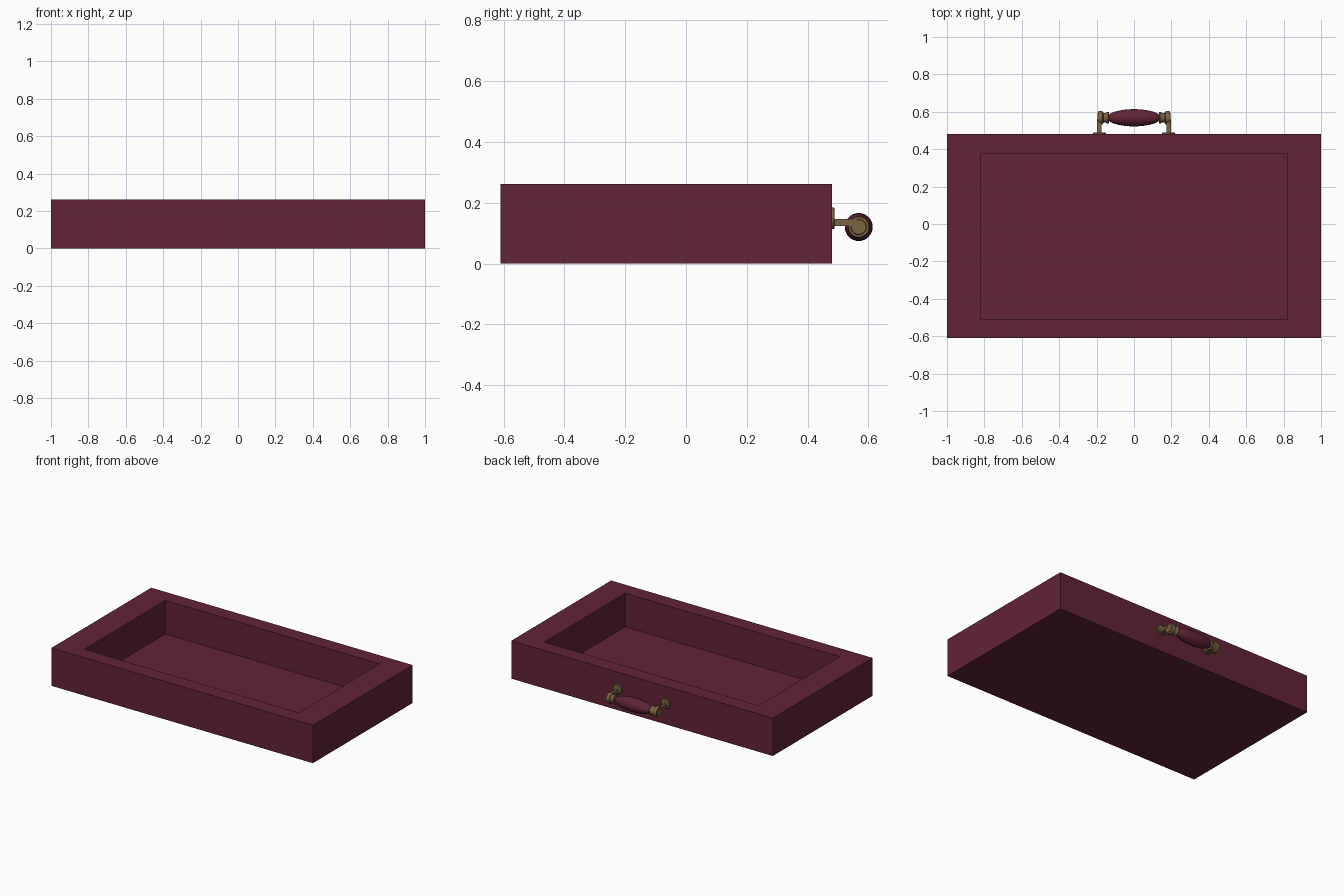
import bpy, bmesh, math
from mathutils import Vector

if "Cube" in bpy.data.objects:
    bpy.data.objects.remove(bpy.data.objects["Cube"], do_unlink=True)


def material(name, rgb):
    m = bpy.data.materials.new(name)
    m.use_nodes = True
    m.diffuse_color = (*rgb, 1)
    m.node_tree.nodes["Principled BSDF"].inputs["Base Color"].default_value = (*rgb, 1)
    return m


BURGUNDY = material("burgundy", (0.12, 0.017, 0.038))
BRASS = material("aged_brass", (0.2, 0.125, 0.052))


def finish(bm, name, mat, smooth=False):
    bmesh.ops.recalc_face_normals(bm, faces=bm.faces)
    mesh = bpy.data.meshes.new(name)
    bm.to_mesh(mesh)
    bm.free()
    mesh.materials.append(mat)
    ob = bpy.data.objects.new(name, mesh)
    bpy.context.collection.objects.link(ob)
    if smooth:
        bpy.ops.object.select_all(action='DESELECT')
        ob.select_set(True)
        bpy.context.view_layer.objects.active = ob
        bpy.ops.object.shade_smooth_by_angle(angle=math.radians(35))
    return ob


def box_bm(low, high):
    bm = bmesh.new()
    bmesh.ops.create_cube(bm, size=1)
    for v in bm.verts:
        v.co = [(a + b) / 2 + c * (b - a) for a, b, c in zip(low, high, v.co)]
    return bm


def lathe(name, profile, centre, axis, mat, steps=32):
    """Spin (distance along axis, radius) points around the axis."""
    axis, centre = Vector(axis), Vector(centre)
    bm = bmesh.new()
    verts = [bm.verts.new(centre + axis * d + Vector((0, 0, r))) for d, r in profile]
    edges = [bm.edges.new(pair) for pair in zip(verts, verts[1:])]
    bmesh.ops.spin(bm, geom=verts + edges, cent=centre, axis=axis,
                   angle=math.tau, steps=steps)
    bmesh.ops.remove_doubles(bm, verts=bm.verts, dist=0.00005)
    return finish(bm, name, mat, True)


# Open tray: a block whose top is inset by a rim, then sunk to the floor
TOP, FLOOR = 0.262, 0.03
bm = box_bm((-1, -0.61, 0), (1, 0.48, TOP))
top = max(bm.faces, key=lambda f: f.calc_center_median().z)
bmesh.ops.inset_individual(bm, faces=[top], thickness=0.1)
for v in top.verts:
    v.co.x = math.copysign(0.82, v.co.x)
    v.co.y = 0.377 if v.co.y > 0 else -0.507
sunk = bmesh.ops.extrude_discrete_faces(bm, faces=[top])["faces"][0]
for v in sunk.verts:
    v.co.z = FLOOR
finish(bm, "case_tray", BURGUNDY)

# Turned grip
GRIP_Y, GRIP_Z = 0.568, 0.12
grip = [(0.145 * math.sin(t), 0.046 * math.cos(t))
        for t in (math.pi * (i / 20 - 0.5) for i in range(21))]
lathe("handle_grip", grip, (0, GRIP_Y, GRIP_Z), (1, 0, 0), BURGUNDY)

# Brass fittings on both ends
ferrule = [(0.134, 0), (0.134, 0.029), (0.140, 0.032), (0.146, 0.028),
           (0.153, 0.025), (0.164, 0.027), (0.168, 0.034), (0.173, 0.036),
           (0.187, 0.036), (0.192, 0.033), (0.192, 0.026), (0.196, 0.024),
           (0.196, 0)]
plate = [(0, 0), (0, 0.035), (0.006, 0.035), (0.009, 0.031), (0.009, 0)]
for side, s in (("left", 1), ("right", -1)):
    lathe(side + "_ferrule", ferrule, (0, GRIP_Y, GRIP_Z), (s, 0, 0), BRASS)
    lathe(side + "_mount_plate", plate, (s * 0.184, 0.48, 0.149), (0, 1, 0), BRASS)
    x0, x1 = sorted((s * 0.173, s * 0.198))
    bm = box_bm((x0, 0.482, 0.123), (x1, 0.565, 0.147))
    bmesh.ops.bevel(bm, geom=bm.edges[:], offset=0.004, segments=2, affect='EDGES')
    finish(bm, side + "_handle_arm", BRASS, True)
